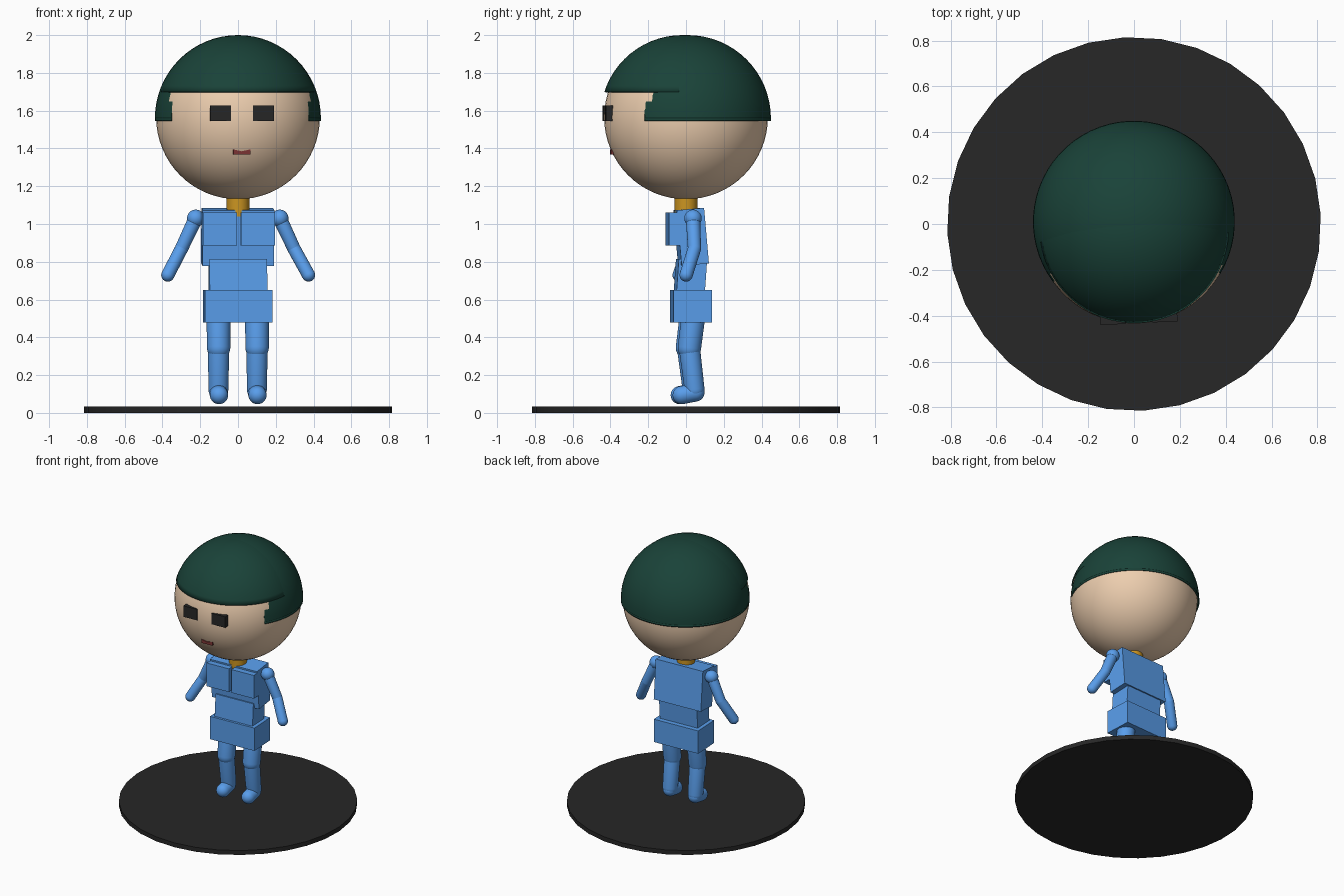
import bpy, bmesh, math
from mathutils import Matrix, Vector

if "Cube" in bpy.data.objects:
    bpy.data.objects.remove(bpy.data.objects["Cube"])

TURN = Matrix.Rotation(0.05, 4, 'Z')  # whole figure is turned slightly


def material(name, rgb):
    m = bpy.data.materials.new(name)
    m.diffuse_color = (*rgb, 1)
    m.use_nodes = True
    m.node_tree.nodes["Principled BSDF"].inputs["Base Color"].default_value = m.diffuse_color
    return m


SKIN = material("skin", (0.85, 0.62, 0.43))
HAIR = material("hair_green", (0.01, 0.055, 0.04))
BLUE = material("blue", (0.10, 0.34, 0.83))
GOLD = material("gold", (0.6, 0.3, 0.015))
BLACK = material("black", (0.02, 0.02, 0.02))
RED = material("lip_red", (0.2, 0.035, 0.035))


def finish(bm, name, mat, smooth=False):
    bmesh.ops.recalc_face_normals(bm, faces=bm.faces)
    bm.transform(TURN)
    me = bpy.data.meshes.new(name)
    bm.to_mesh(me)
    bm.free()
    me.materials.append(mat)
    ob = bpy.data.objects.new(name, me)
    bpy.context.collection.objects.link(ob)
    if smooth:
        bpy.ops.object.select_all(action='DESELECT')
        ob.select_set(True)
        bpy.context.view_layer.objects.active = ob
        bpy.ops.object.shade_smooth_by_angle(angle=math.radians(35))
    return ob


def box(name, mat, size, center, tilt=0):
    bm = bmesh.new()
    bmesh.ops.create_cube(bm, size=1, matrix=Matrix.Translation(center)
                          @ Matrix.Rotation(math.radians(tilt), 4, 'X')
                          @ Matrix.Diagonal((*size, 1)))
    return finish(bm, name, mat)


def cylinder(name, mat, r, z0, z1, y=0, sides=32):
    bm = bmesh.new()
    bmesh.ops.create_cone(bm, cap_ends=True, segments=sides, radius1=r, radius2=r,
                          depth=z1 - z0, matrix=Matrix.Translation((0, y, (z0 + z1) / 2)))
    return finish(bm, name, mat, True)


def sphere(name, mat, r, center, cuts=()):
    """Sphere; each cut (point, normal) removes what lies on the normal's side."""
    bm = bmesh.new()
    bmesh.ops.create_uvsphere(bm, u_segments=64, v_segments=32, radius=r,
                              matrix=Matrix.Translation(center))
    for co, no in cuts:
        bmesh.ops.bisect_plane(bm, geom=bm.verts[:] + bm.edges[:] + bm.faces[:],
                               plane_co=co, plane_no=no, clear_outer=True)
    ob = finish(bm, name, mat, True)
    if cuts:
        mod = ob.modifiers.new("thickness", 'SOLIDIFY')
        mod.thickness = 0.015
        mod.offset = -1
    return ob


def capsule(name, mat, a, b, r0, r1):
    """Rounded limb from a to b, made by spinning a half profile."""
    a, b = Vector(a), Vector(b)
    length = (b - a).length
    prof = []
    for i in range(9):
        t = math.pi / 2 * (i / 8 - 1)
        prof.append((r0 * math.cos(t), r0 * math.sin(t)))
    for i in range(9):
        t = math.pi / 2 * i / 8
        prof.append((r1 * math.cos(t), length + r1 * math.sin(t)))
    bm = bmesh.new()
    vs = [bm.verts.new((x, 0, z)) for x, z in prof]
    es = [bm.edges.new(p) for p in zip(vs, vs[1:])]
    bmesh.ops.spin(bm, geom=vs + es, cent=(0, 0, 0), axis=(0, 0, 1),
                   angle=math.tau, steps=32, use_merge=False)
    bmesh.ops.remove_doubles(bm, verts=bm.verts, dist=1e-4)
    bm.transform(Matrix.Translation(a)
                 @ (b - a).to_track_quat('Z', 'Y').to_matrix().to_4x4())
    return finish(bm, name, mat, True)


# Base
cylinder("base_disc", BLACK, 0.815, 0, 0.033)

# Head and hair
sphere("head", SKIN, 0.434, (0, 0, 1.565))
sphere("hair_top", HAIR, 0.434, (0, -0.02, 1.566), [((0, 0, 1.70), (0, 0, -1))])
sphere("hair_back", HAIR, 0.44, (0, 0.01, 1.56),
       [((0, 0, 1.56), (0, 0, -1)), ((0, -0.238, 0), (0, -1, 0))])

# Mouth: notched strip
bm = bmesh.new()
outline = [(-0.045, 1.367), (0.045, 1.367), (0.045, 1.395), (0, 1.385), (-0.045, 1.395)]
face = bm.faces.new([bm.verts.new((x, -0.4, z)) for x, z in outline])
ext = bmesh.ops.extrude_face_region(bm, geom=[face], use_keep_orig=True)
bmesh.ops.translate(bm, vec=(0, 0.04, 0),
                    verts=[g for g in ext["geom"] if isinstance(g, bmesh.types.BMVert)])
finish(bm, "mouth", RED)

# Neck and torso
cylinder("neck", GOLD, 0.06, 1.04, 1.2)
box("chest", BLUE, (0.38, 0.145, 0.295), (0, 0.027, 0.932), 5)
box("waist", BLUE, (0.305, 0.15, 0.18), (0, 0.023, 0.72), -4)
box("hips", BLUE, (0.358, 0.204, 0.172), (0, 0.027, 0.565))

# Paired parts
for s, side in ((-1, "left"), (1, "right")):
    box(f"eye_{side}", BLACK, (0.11, 0.05, 0.083), (s * 0.1135, -0.408, 1.587))
    box(f"chest_panel_{side}", BLUE, (0.18, 0.11, 0.175), (s * 0.1, -0.045, 0.973))

    shoulder = (s * 0.223, 0.026, 1.03)
    elbow = (s * 0.298, 0.03, 0.87)
    hand = (s * 0.373, -0.018, 0.73)
    sphere(f"shoulder_{side}", BLUE, 0.046, shoulder)
    capsule(f"upper_arm_{side}", BLUE, shoulder, elbow, 0.038, 0.035)
    capsule(f"forearm_{side}", BLUE, elbow, hand, 0.035, 0.035)

    hip = (s * 0.102, 0.035, 0.52)
    knee = (s * 0.102, 0.013, 0.345)
    ankle = (s * 0.102, 0.04, 0.125)
    capsule(f"thigh_{side}", BLUE, hip, knee, 0.063, 0.062)
    capsule(f"shin_{side}", BLUE, knee, ankle, 0.056, 0.053)
    capsule(f"foot_{side}", BLUE, (s * 0.102, 0.045, 0.108), (s * 0.102, -0.028, 0.094), 0.048, 0.048)
